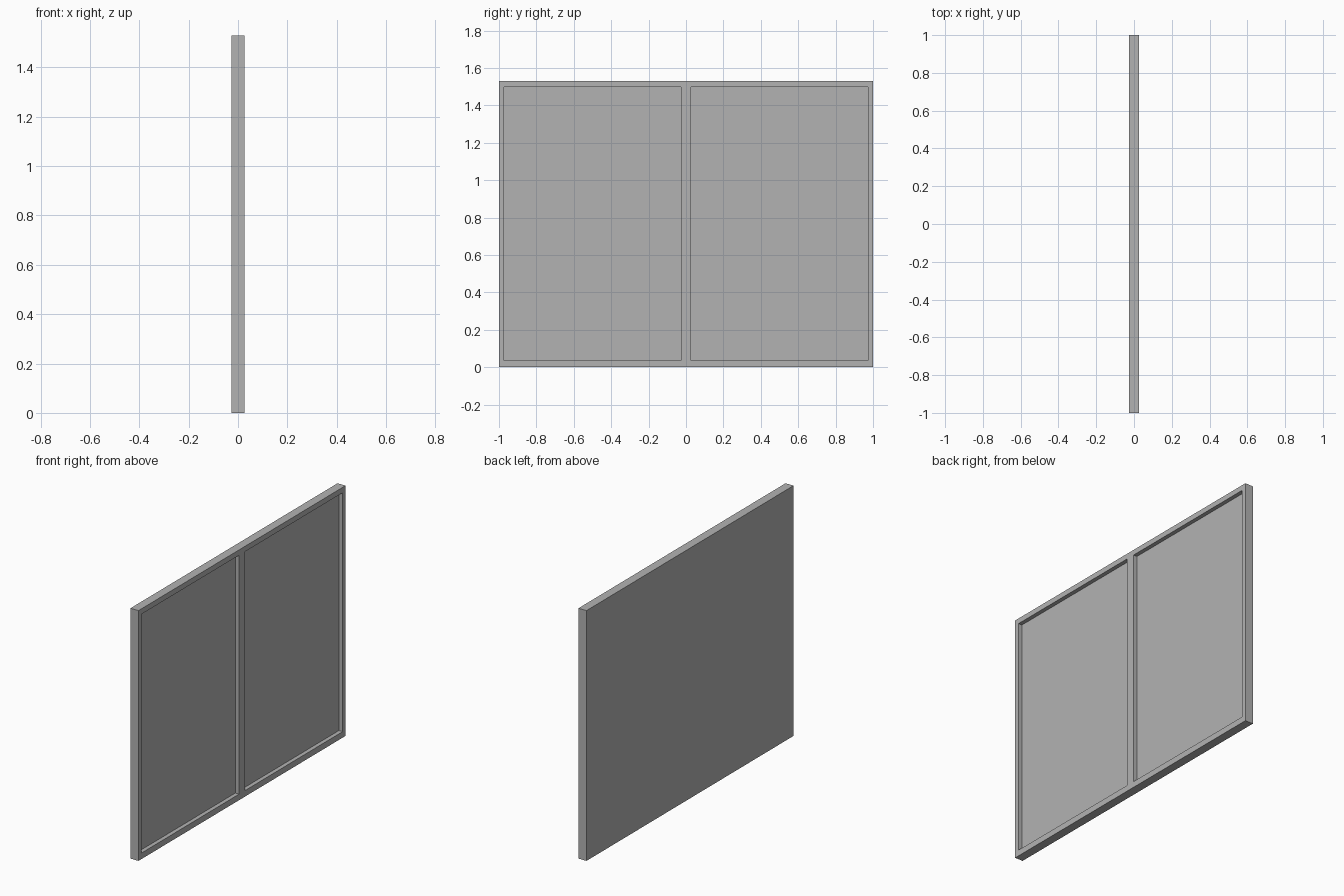
import bpy

cube = bpy.data.objects.get("Cube")
if cube:
    bpy.data.objects.remove(cube, do_unlink=True)

HALF_X, HALF_Y, HEIGHT = 0.027, 1.0, 1.53
RIM, SILL, HEAD = 0.028, 0.037, 0.033
PANEL_X = 0.002  # depth of the recessed face

grey = bpy.data.materials.new("plain grey")
grey.use_nodes = True
grey.diffuse_color = (0.45, 0.45, 0.45, 1)
grey.node_tree.nodes["Principled BSDF"].inputs["Base Color"].default_value = (0.45, 0.45, 0.45, 1)


def box(name, low, high):
    """Axis-aligned box between two corners."""
    centre = [(a + b) / 2 for a, b in zip(low, high)]
    bpy.ops.mesh.primitive_cube_add(size=1, location=centre)
    obj = bpy.context.object
    obj.name = name
    obj.scale = [b - a for a, b in zip(low, high)]
    bpy.ops.object.transform_apply(location=True, rotation=False, scale=True)
    return obj


# Solid slab, plain on one side
slab = box("window_panel", (-HALF_X, -HALF_Y, 0), (HALF_X, HALF_Y, HEIGHT))
slab.data.materials.append(grey)

# Two recesses cut from the other side, leaving the frame and centre mullion
for side, name in ((-1, "right_recess_cutter"), (1, "left_recess_cutter")):
    y0, y1 = sorted((side * RIM, side * (HALF_Y - RIM)))
    cutter = box(name, (PANEL_X, y0, SILL), (HALF_X + 0.1, y1, HEIGHT - HEAD))
    cutter.data.materials.append(grey)
    cut = slab.modifiers.new(name, "BOOLEAN")
    cut.operation = "DIFFERENCE"
    cut.solver = "EXACT"
    cut.object = cutter
    bpy.context.view_layer.objects.active = slab
    bpy.ops.object.modifier_apply(modifier=cut.name)
    bpy.data.objects.remove(cutter, do_unlink=True)
